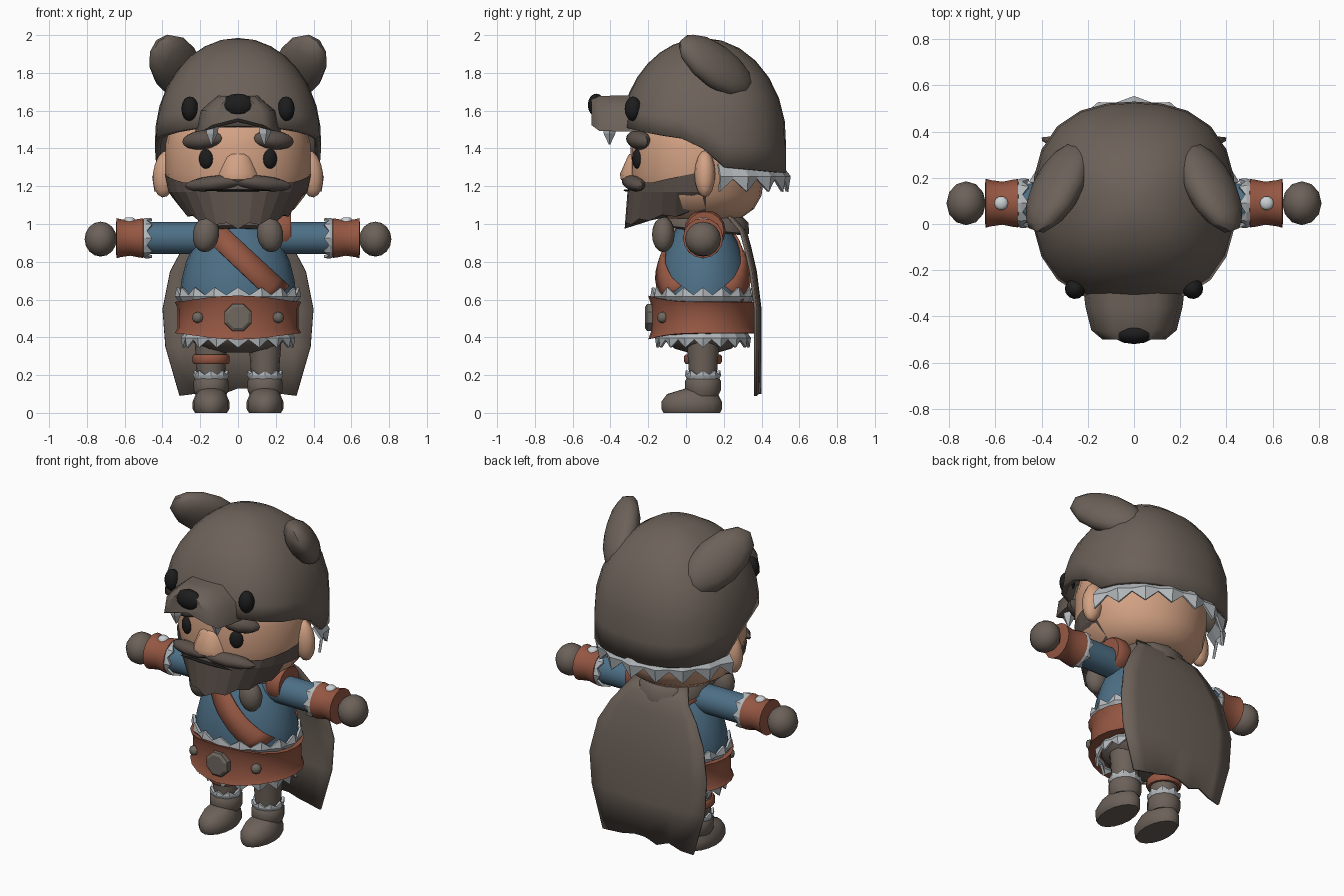
import bpy, bmesh, math
from math import sin, cos, pi, radians
from mathutils import Vector, Matrix, Euler

if "Cube" in bpy.data.objects:
    bpy.data.objects.remove(bpy.data.objects["Cube"])

def material(name, *rgb):
    m = bpy.data.materials.new(name)
    m.use_nodes = True
    m.diffuse_color = (*rgb, 1)
    m.node_tree.nodes["Principled BSDF"].inputs["Base Color"].default_value = (*rgb, 1)
    return m

PELT = material("brown pelt", .15, .12, .1)
HAIR = material("dark brown hair", .11, .085, .072)
SKIN = material("skin", .65, .36, .23)
CLOTH = material("blue cloth", .075, .16, .24)
LEATHER = material("red leather", .3, .095, .055)
FUR = material("pale fur", .45, .48, .5)
STEEL = material("pale metal", .6, .63, .65)
BRONZE = material("dull metal", .16, .14, .115)
BLACK = material("black", .012, .012, .012)
CY = .09  # body axis depth

def finish(name, bm, mat, smooth=True, solid=0, matrix=None):
    bmesh.ops.remove_doubles(bm, verts=bm.verts, dist=.0005)
    if matrix:
        bmesh.ops.transform(bm, matrix=matrix, verts=bm.verts)
    bmesh.ops.recalc_face_normals(bm, faces=bm.faces)
    me = bpy.data.meshes.new(name)
    bm.to_mesh(me)
    bm.free()
    me.materials.append(mat)
    if smooth:
        me.shade_smooth()
        me.set_sharp_from_angle(angle=radians(48))
    ob = bpy.data.objects.new(name, me)
    bpy.context.collection.objects.link(ob)
    if solid:
        mod = ob.modifiers.new("thickness", "SOLIDIFY")
        mod.thickness = solid
    return ob

def sheet(name, rows, mat, caps=False, **kw):
    """Skin a list of equally long point rows."""
    bm = bmesh.new()
    grid = [[bm.verts.new(p) for p in row] for row in rows]
    for a, b in zip(grid, grid[1:]):
        for i in range(len(a) - 1):
            bm.faces.new((a[i], a[i + 1], b[i + 1], b[i]))
    if caps:
        bm.faces.new(grid[0][:-1])
        bm.faces.new(grid[-1][:-1])
    return finish(name, bm, mat, **kw)

def loft(name, rings, mat, n=16, at=(0, 0, 0), rot=(0, 0, 0), warp=None, **kw):
    """Stack of ellipses given as (z, rx, ry, centre y)."""
    rows = []
    for z, rx, ry, cy in rings:
        row = [Vector((rx * cos(a), cy + ry * sin(a), z)) for a in
               [2 * pi * (i % n) / n for i in range(n + 1)]]
        rows.append([warp(p) for p in row] if warp else row)
    m = Matrix.Translation(at) @ Euler(rot).to_matrix().to_4x4()
    return sheet(name, rows, mat, caps=True, matrix=m, **kw)

def lathe(name, profile, mat, **kw):
    return loft(name, [(z, r, r, 0) for z, r in profile], mat, **kw)

def ball(name, at, size, mat, rot=(0, 0, 0), axes=None, n=12):
    bm = bmesh.new()
    bmesh.ops.create_uvsphere(bm, u_segments=n, v_segments=8, radius=.5)
    turn = axes or Euler(rot).to_matrix()
    m = Matrix.Translation(at) @ turn.to_4x4() @ Matrix.Diagonal((*size, 1))
    return finish(name, bm, mat, matrix=m)

def fur(name, rx, ry, root, tip, n, at=(0, 0, 0), rot=(0, 0, 0), start=0, end=2 * pi):
    """Zigzag band of tufts around an ellipse."""
    rows = [[], [], []]
    for k in range(n + 1):
        a, odd = start + (end - start) * k / n, k % 2
        for row, s, t in zip(rows, (.96, 1.08 - .05 * odd, 1.05 - .03 * odd), (0, .45, 1 - .45 * odd)):
            row.append(Vector((rx * s * cos(a), ry * s * sin(a), root + (tip - root) * t)))
    m = Matrix.Translation(at) @ Euler(rot).to_matrix().to_4x4()
    return sheet(name, rows, FUR, smooth=False, solid=.015, matrix=m)

def interp(table, x):
    for a, b in zip(table, table[1:]):
        if x <= b[0]:
            t = max(0, (x - a[0]) / (b[0] - a[0]))
            return [p + (q - p) * t for p, q in zip(a, b)]
    return table[-1]

# Pelt hood: dome with a rim that drops towards the back
RIM = [(-.36, 1.52), (-.2, 1.48), (0, 1.45), (.09, 1.4), (.2, 1.3), (.53, 1.27)]
def hood_point(a, t):
    r = .44 * (1 + .07 * sin(2 * a) ** 2)
    rim = interp(RIM, CY + r * sin(a))[1]
    z = 1.985 - (1.985 - rim) * (1 - cos(t * pi / 2))
    h = (z - 1.45) / .535
    k = math.sqrt(max(0, 1 - h * h)) if h > 0 else 1
    return Vector((r * k * cos(a), CY + r * k * sin(a), z))
sheet("hood", [[hood_point(2 * pi * (i % 24) / 24, t / 8) for i in range(25)]
               for t in range(9)], PELT, solid=.03)
fur("hood_fur", .43, .43, 1.32, 1.17, 16, at=(0, CY, 0), start=.2, end=pi - .2)

# Hood muzzle, lofted forwards
half = [(.1, 1.68), (.19, 1.6), (.21, 1.49)]
outline = [(0, 1.54)] + [(-x, z) for x, z in reversed(half)] + half + [(0, 1.54)]
sheet("muzzle", [[Vector((x * k, y, 1.6 + (z - 1.6) * h)) for x, z in outline]
                 for y, k, h in ((-.22, 1.08, 1), (-.36, 1, 1), (-.46, .88, .97), (-.5, .65, .7))],
      PELT, caps=True)
ball("muzzle_nose", (0, -.475, 1.63), (.18, .09, .12), BLACK)

for s, side in ((1, "left"), (-1, "right")):
    # Hood features
    long = Vector((.36 * s, -.78, .54)).normalized()
    face = Vector((.62 * s, .62, .47))
    face = (face - long * face.dot(long)).normalized()
    axes = Matrix((long, long.cross(face), face)).transposed()
    ball(f"{side}_hood_ear", (.33 * s, .16, 1.835), (.5, .28, .17), PELT, axes=axes)
    ball(f"{side}_hood_eye", (.255 * s, -.28, 1.61), (.09, .09, .13), BLACK, rot=(0, 0, .6 * s))
    lathe(f"{side}_fang", [(1.54, .04), (1.48, .033), (1.42, .004)], FUR, n=5,
          at=(.14 * s, -.405, 0), smooth=False)
    # Face features
    ball(f"{side}_ear", (.385 * s, .1, 1.265), (.13, .11, .25), SKIN, rot=(0, -.12 * s, 0))
    ball(f"{side}_eye", (.17 * s, -.258, 1.345), (.08, .05, .105), BLACK, rot=(0, 0, .4 * s))
    ball(f"{side}_eyebrow", (.19 * s, -.25, 1.445), (.23, .11, .1), HAIR, rot=(0, .1 * s, .4 * s), n=8)
    ball(f"{side}_moustache", (.13 * s, -.275, 1.215), (.32, .1, .08), HAIR, rot=(0, .1 * s, .28 * s), n=8)
    ball(f"{side}_pelt_paw", (.17 * s, -.12, .945), (.14, .12, .19), PELT, rot=(0, -.15 * s, 0))
    # Arm, running outwards from the shoulder
    arm = dict(at=(0, CY, .925), rot=(0, pi / 2 * s, 0))
    lathe(f"{side}_sleeve", [(.08, .085), (.5, .085)], CLOTH, **arm)
    fur(f"{side}_cuff_fur", .1, .1, .515, .455, 16, **arm)
    lathe(f"{side}_cuff", [(.5, .09), (.502, .105), (.525, .102), (.57, .093), (.62, .1),
                           (.642, .106), (.645, .085)], LEATHER, **arm)
    lathe(f"{side}_cuff_stud", [(1.005, .032), (1.025, .03), (1.035, .018)], STEEL, n=10,
          at=(.575 * s, CY, 0))
    ball(f"{side}_hand", (.727 * s, CY, .92), (.17, .19, .185), PELT)
    # Leg and boot
    leg = dict(at=(.143 * s, 0, 0))
    loft(f"{side}_leg", [(.14, .07, .07, CY), (.22, .075, .075, CY), (.42, .09, .09, CY)], PELT, **leg)
    fur(f"{side}_boot_fur", .088, .088, .175, .225, 16, at=(.143 * s, CY, 0))
    loft(f"{side}_boot_shaft", [(.09, .08, .08, CY), (.12, .092, .095, CY), (.17, .092, .095, CY),
                                (.19, .08, .08, CY)], PELT, **leg)
    loft(f"{side}_boot_foot", [(0, .085, .15, .03), (.02, .097, .16, .03), (.06, .097, .16, .03),
                               (.1, .08, .135, .035), (.13, .06, .08, .08)], PELT, **leg)
    # Belt studs
    lathe(f"{side}_belt_stud", [(0, .03), (.02, .028), (.03, .015)], BRONZE, n=8,
          at=(.21 * s, -.12, .505), rot=(pi / 2, 0, .55 * s))

# Thigh band and shoulder band
loft("thigh_band", [(.26, .092, .092, CY), (.27, .098, .1, CY), (.3, .098, .1, CY),
                    (.31, .092, .092, CY)], LEATHER, at=(-.143, 0, 0))
lathe("shoulder_band", [(.19, .1), (.21, .11), (.26, .11), (.28, .1)], LEATHER,
      at=(0, .1, .965), rot=(0, pi / 2, 0))

# Head, nose and beard
loft("head", [(1.03, .22, .22, .07), (1.08, .3, .3, .06), (1.15, .355, .34, .06),
              (1.27, .385, .355, .06), (1.42, .385, .355, .06), (1.52, .36, .33, .06),
              (1.62, .27, .25, .08)], SKIN, n=24)
loft("nose", [(1.22, .07, .035, -.285), (1.235, .1, .06, -.285), (1.265, .1, .065, -.285),
              (1.355, .06, .025, -.285), (1.37, .04, .015, -.285)], SKIN, n=8)
beard = [[], [], [], []]
for i in range(17):
    u = i / 8 - 1
    a, c, jag = u * radians(97), 1 - abs(u), .02 * (i % 2)
    beard[0].append(Vector((.388 * sin(a), .06 - .358 * cos(a), 1.28 - .06 * min(1, c * 2))))
    beard[1].append(Vector((.37 * sin(a), .06 - .37 * cos(a), 1.17)))
    beard[2].append(Vector((.28 * sin(a), .06 - .385 * cos(a), 1.06 - .085 * c + jag)))
    beard[3].append(Vector((.15 * sin(a), .06 - .12 * cos(a), 1.06)))
sheet("beard", beard, HAIR, smooth=False)
ball("lower_lip_shadow", (0, -.315, 1.178), (.36, .03, .012), BLACK, n=8)

# Tunic and diagonal strap
BODY = [(.42, .28, .24, CY), (.6, .31, .25, CY), (.7, .3, .245, CY), (.8, .275, .225, CY),
        (.9, .23, .185, CY), (.98, .17, .14, CY), (1.04, .1, .1, CY)]
loft("tunic", BODY, CLOTH, n=24)
def strap_point(t, w, back):
    x, z = -.17 + .4 * t + .042 * w, 1 - .37 * t + .042 * w
    _, rx, ry, _ = interp(BODY, z)
    y = (ry + .016) * math.sqrt(max(.1, 1 - (x / rx) ** 2))
    return Vector((x, CY + back * y, z))
for back, label in ((-1, "front"), (1, "back")):
    sheet(f"{label}_strap", [[strap_point(i / 9, w, back) for w in (-1, 0, 1)] for i in range(10)],
          LEATHER, solid=.015)

# Belt, taller at the front, with fur above and below
def bulge(p):
    front = max(0, (CY - p.y) / .29)
    p.z = .505 + (p.z - .505) * (1 + .4 * front ** 3)
    return p
loft("belt", [(.42, .3, .25, CY), (.422, .335, .29, CY), (.45, .32, .275, CY), (.555, .32, .275, CY),
              (.588, .335, .29, CY), (.59, .3, .25, CY)], LEATHER, n=24, warp=bulge)
fur("upper_belt_fur", .31, .258, .575, .665, 32, at=(0, CY, 0))
fur("lower_belt_fur", .28, .235, .44, .345, 32, at=(0, CY, 0))
lathe("buckle", [(0, .078), (.035, .076), (.045, .06)], BRONZE, n=8,
      at=(0, -.172, .505), rot=(pi / 2, pi / 8, 0), smooth=False)
loft("breeches", [(.32, .1, .08, CY), (.34, .19, .15, CY), (.38, .245, .2, CY),
                  (.44, .28, .23, CY)], PELT)

# Collar and cape
def tilt(p):
    p.z -= .1 * (p.y - .1)
    return p
loft("collar", [(.96, .18, .18, .1), (.97, .215, .235, .1), (1.03, .21, .23, .1),
                (1.075, .17, .18, .1)], PELT, n=12, warp=tilt)
cape = []
for z, w, y in ((1.05, .17, .25), (.97, .22, .32), (.88, .29, .345), (.75, .36, .375),
                (.55, .4, .4), (.35, .385, .4), (.13, .31, .4)):
    cape.append([Vector((w * u / 4, y - .025 * (u / 4) ** 2, z)) for u in range(-4, 5)])
for p, drop in zip(cape[-1], (.04, .03, 0, .03, 0, 0, .02, .03, .04)):
    p.z -= drop
sheet("cape", cape, PELT, solid=.015)
